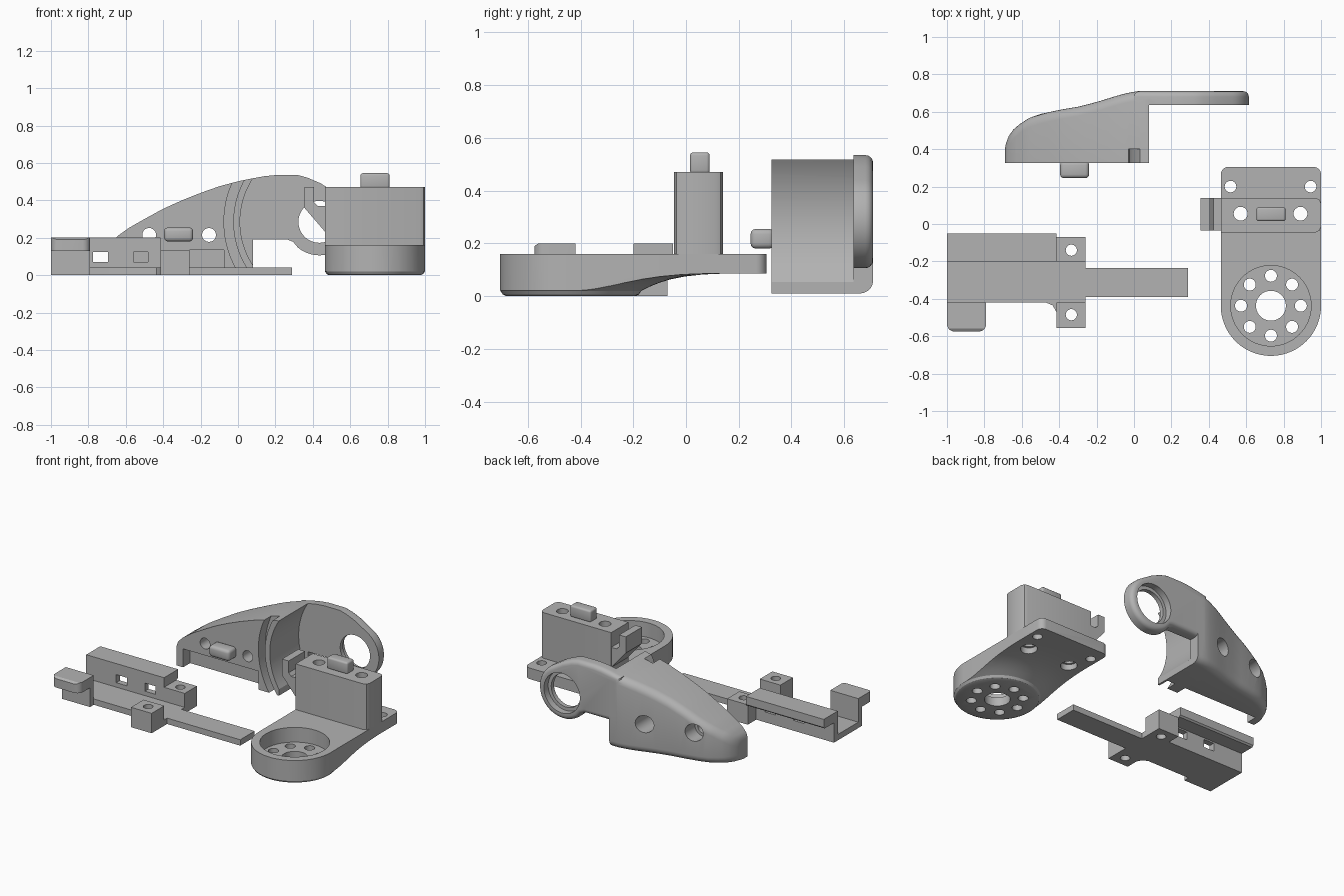
import bpy, bmesh, math
from mathutils import Vector

if "Cube" in bpy.data.objects:
    bpy.data.objects.remove(bpy.data.objects["Cube"])

GREY = bpy.data.materials.new("plain grey")
GREY.diffuse_color = (0.45, 0.45, 0.45, 1)
GREY.use_nodes = True
GREY.node_tree.nodes["Principled BSDF"].inputs["Base Color"].default_value = GREY.diffuse_color


def make(name, bm):
    bmesh.ops.recalc_face_normals(bm, faces=bm.faces)
    me = bpy.data.meshes.new(name)
    bm.to_mesh(me)
    bm.free()
    me.materials.append(GREY)
    ob = bpy.data.objects.new(name, me)
    bpy.context.collection.objects.link(ob)
    return ob


def prism(name, pts, axis, lo, hi):
    """Extrude a 2D outline along x, y or z."""
    place = {"x": lambda a, b, t: (t, a, b), "y": lambda a, b, t: (a, t, b),
             "z": lambda a, b, t: (a, b, t)}[axis]
    bm = bmesh.new()
    face = bm.faces.new([bm.verts.new(place(a, b, lo)) for a, b in pts])
    out = bmesh.ops.extrude_face_region(bm, geom=[face])
    move = Vector(place(0, 0, hi - lo))
    bmesh.ops.translate(bm, vec=move, verts=[v for v in out["geom"] if isinstance(v, bmesh.types.BMVert)])
    return make(name, bm)


def box(name, x, y, z):
    return prism(name, [(x[0], y[0]), (x[1], y[0]), (x[1], y[1]), (x[0], y[1])], "z", *z)


def arc(cx, cy, r, a0, a1, n):
    return [(cx + r * math.cos(math.radians(a0 + (a1 - a0) * i / n)),
             cy + r * math.sin(math.radians(a0 + (a1 - a0) * i / n))) for i in range(n + 1)]


def cyl(cx, cy, r, axis, lo, hi, n=32):
    return prism("cutter", arc(cx, cy, r, 0, 360, n)[:-1], axis, lo, hi)


def lathe(name, profile, cx, cy, n=96):
    """Revolve a closed (radius, z) loop around a vertical axis."""
    bm = bmesh.new()
    rings = [[bm.verts.new((cx + r * math.cos(2 * math.pi * i / n), cy + r * math.sin(2 * math.pi * i / n), z))
              for r, z in profile] for i in range(n)]
    m = len(profile)
    for i in range(n):
        a, b = rings[i], rings[(i + 1) % n]
        for j in range(m):
            k = (j + 1) % m
            bm.faces.new((a[j], a[k], b[k], b[j]))
    return make(name, bm)


def apply(ob, kind, **settings):
    mod = ob.modifiers.new(kind, kind)
    for key, value in settings.items():
        setattr(mod, key, value)
    bpy.context.view_layer.objects.active = ob
    bpy.ops.object.modifier_apply(modifier=mod.name)


def combine(ob, others, op):
    for other in others:
        apply(ob, "BOOLEAN", operation=op, solver="EXACT", object=other)
        bpy.data.objects.remove(other)


def bevel(ob, width, segments=3):
    apply(ob, "BEVEL", width=width, segments=segments, limit_method="ANGLE", angle_limit=math.radians(40))
    return ob


def smooth(ob):
    bpy.ops.object.select_all(action="DESELECT")
    ob.select_set(True)
    bpy.context.view_layer.objects.active = ob
    bpy.ops.object.shade_smooth_by_angle(angle=math.radians(30))


def interp(table, x):
    for (a, va), (b, vb) in zip(table, table[1:]):
        if x <= b:
            return va + (vb - va) * (x - a) / (b - a)
    return table[-1][1]


# --- Sliding tray: floor with tongue, channel walls with flanges, screw tabs
floor = [(-1, -.42), (-.47, -.42), (-.435, -.435), (-.415, -.47), (-.26, -.47), (-.26, -.39),
         (.29, -.39), (.29, -.235), (-.26, -.235), (-.26, -.16), (-1, -.16)]
tray = prism("sliding_tray", floor, "z", 0, .04)
back_wall = prism("back_wall", [(-.2, 0), (-.165, 0), (-.16, .01), (-.16, .135), (-.06, .135), (-.05, .145),
                                (-.05, .2), (-.2, .2)], "x", -1, -.415)
clip = prism("clip", [(-.42, 0), (-.42, .2), (-.56, .2), (-.575, .19), (-.575, .13), (-.46, .13), (-.46, 0)],
             "x", -1, -.79)
# round the outer corners of the clip flange
combine(clip, [prism("corner", [(-1, -.40)] + arc(-.96, -.535, .04, 180, 270, 5)
                     + arc(-.83, -.535, .04, 270, 360, 5) + [(-.79, -.40)], "z", -.1, .3)], "INTERSECT")
combine(tray, [back_wall, clip,
               box("front_tab", (-.415, -.26), (-.555, -.42), (0, .135)),
               box("back_tab", (-.415, -.26), (-.2, -.07), (0, .135))], "UNION")
combine(tray, [cyl(-.335, -.14, .03, "z", -.1, .3), cyl(-.335, -.485, .03, "z", -.1, .3),
               box("window", (-.775, -.695), (-.3, 0), (.07, .125)),
               box("window", (-.56, -.48), (-.3, 0), (.07, .125))], "DIFFERENCE")
smooth(tray)

# --- Round-nosed bracket: base with blended underside
CX, CY = .732, -.437
base = arc(CX, CY, .268, 180, 360, 48) + arc(.96, .265, .04, 0, 90, 6) + arc(.504, .265, .04, 90, 180, 6)
bracket = prism("round_bracket", base, "z", 0, .16)
under = lathe("underside", [(.245, -.1), (.245, 0), (.258, .006), (.267, .02), (.30, .036), (.337, .051),
                            (.38, .064), (.43, .074), (.5, .082), (.57, .085), (1.1, .085), (1.1, -.1)], CX, CY)
combine(bracket, [under], "DIFFERENCE")
# upright block, hook on its side
block = prism("block", [(.464, -.045), (.97, -.045), (.991, -.036), (1, -.015), (1, .11),
                        (.991, .131), (.97, .14), (.464, .14)], "z", .12, .47)
hook = prism("hook", [(.48, .215), (.355, .36), (.355, .47), (.405, .47), (.405, .39), (.425, .37),
                      (.48, .37)], "y", -.035, .139)
combine(bracket, [block, hook], "UNION")
# round recess, bolt circle and screw holes
holes = [cyl(CX, CY, .215, "z", .06, .4, 64), cyl(CX, CY, .08, "z", -.1, .4, 40)]
holes += [cyl(CX + .16 * math.cos(i * math.pi / 4), CY + .16 * math.sin(i * math.pi / 4), .032, "z", -.1, .4, 24)
          for i in range(8)]
for side in (-1, 1):
    holes += [cyl(.73 + side * .16, .055, .037, "z", -.1, .6), cyl(.73 + side * .16, .055, .052, "z", 0, .12),
              cyl(.73 + side * .214, .2, .031, "z", -.1, .3)]
combine(bracket, holes, "DIFFERENCE")
smooth(bracket)
smooth(bevel(box("block_key", (.655, .81), (.015, .09), (.465, .545)), .012))

# --- Curved wing: lofted body with rounded rear edges
top = [(-.69, .14), (-.68, .17), (-.65, .205), (-.58, .255), (-.5, .3), (-.4, .355), (-.3, .4), (-.2, .44),
       (-.1, .475), (0, .502), (.1, .522)]
rear = [(-.69, .40), (-.685, .43), (-.67, .47), (-.645, .505), (-.61, .535), (-.56, .567), (-.5, .588),
        (-.4, .61), (-.3, .627), (-.2, .652), (-.1, .683), (-.04, .7), (.02, .71), (.1, .71)]
xs = [-.69, -.685, -.68, -.67, -.66, -.645, -.63, -.61, -.585, -.56, -.53] + [-.5 + .04 * i for i in range(14)] + [.05, .08]
bm = bmesh.new()
rings = []
for x in xs:
    zt, yb = interp(top, x), interp(rear, x)
    r = min(.05, (yb - .325) * .45, (zt - .01) * .3)
    section = [(.325, .01)] + arc(yb - r, .01 + r, r, -90, 0, 5) + arc(yb - r, zt - r, r, 0, 90, 5) + [(.325, zt)]
    rings.append([bm.verts.new((x, y, z)) for y, z in section])
n = len(rings[0])
for a, b in zip(rings, rings[1:]):
    for j in range(n):
        bm.faces.new((a[j], a[(j + 1) % n], b[(j + 1) % n], b[j]))
bm.faces.new(rings[0])
bm.faces.new(rings[-1])
wing = make("curved_wing", bm)

# concave end, arc groove, lower front step and screw holes
HX, HZ = .435, .285
groove = arc(HX, HZ, .51, 120, 240, 40) + arc(HX, HZ, .46, 240, 120, 40)
cuts = [cyl(HX, HZ, .424, "y", .2, .635, 128), prism("groove", groove, "y", .2, .40),
        box("step", (-.64, -.075), (.2, .40), (-.1, .135))]
for x in (-.475, -.155):
    cuts += [cyl(x, .215, .037, "y", .2, .9), cyl(x, .215, .058, "y", .5, .9)]
combine(wing, cuts, "DIFFERENCE")

# flat arm ending in a ring
arm_outline = ([(.0, .2), (.0, .500), (.08, .518), (.14, .529), (.2, .535), (.32, .535), (.37, .522), (.44, .492)]
               + arc(HX, HZ, .179, 60, -130, 28) + [(.295, .178), (.265, .19), (.08, .19)])
arm = prism("ring_arm", arm_outline, "y", .635, .71)
rear_edges = [e for e in arm.data.edges if all(arm.data.vertices[v].co.y > .7 for v in e.vertices)]
weights = arm.data.attributes.new("bevel_weight_edge", "FLOAT", "EDGE")
for e in rear_edges:
    weights.data[e.index].value = 1
apply(arm, "BEVEL", width=.03, segments=4, limit_method="WEIGHT")
combine(wing, [arm], "UNION")
combine(wing, [cyl(HX, HZ, .112, "y", .5, .9, 64), cyl(HX, HZ, .135, "y", .665, .9, 64)], "DIFFERENCE")
smooth(wing)
smooth(bevel(box("wing_key", (-.395, -.24), (.245, .335), (.18, .255)), .02))
